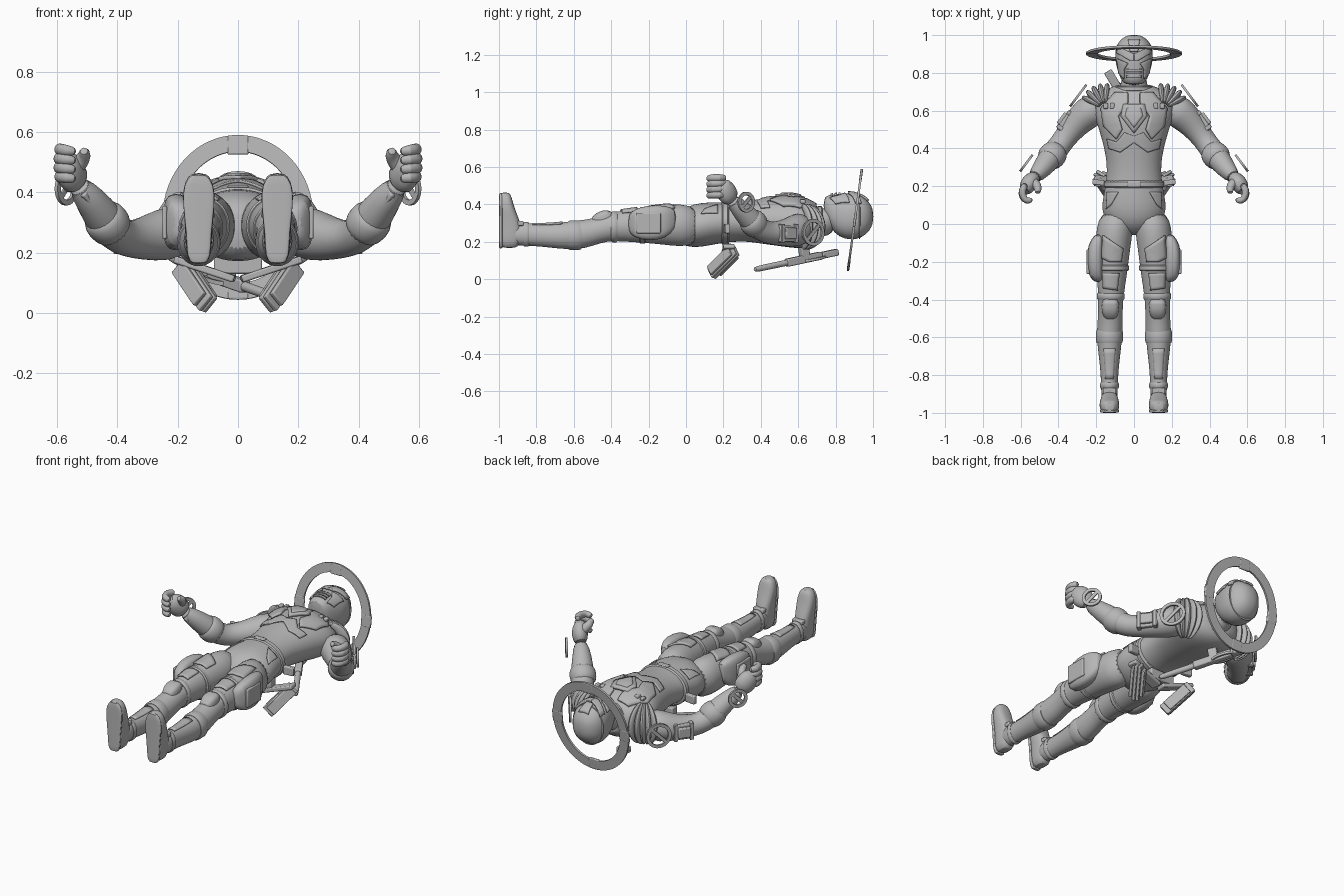
import bpy, bmesh
from math import sin, cos, pi, radians
from mathutils import Vector, Matrix

cube = bpy.data.objects.get("Cube")
if cube:
    bpy.data.objects.remove(cube, do_unlink=True)

grey = bpy.data.materials.new("plain_grey")
grey.use_nodes = True
grey.diffuse_color = (0.47, 0.47, 0.47, 1)
grey.node_tree.nodes["Principled BSDF"].inputs["Base Color"].default_value = grey.diffuse_color
X, Y, Z = Vector((1, 0, 0)), Vector((0, 1, 0)), Vector((0, 0, 1))
parts = []


def finish(name, bm, mirror=False, subsurf=0, bevel=0.0, wrap=None, thick=0.0):
    """Turn a bmesh into a finished object with its modifiers."""
    if not wrap:
        bmesh.ops.recalc_face_normals(bm, faces=bm.faces)
    mesh = bpy.data.meshes.new(name)
    bm.to_mesh(mesh)
    bm.free()
    mesh.materials.append(grey)
    ob = bpy.data.objects.new(name, mesh)
    bpy.context.collection.objects.link(ob)
    if wrap:
        m = ob.modifiers.new("drape", 'SHRINKWRAP')
        m.target, m.wrap_method = wrap, 'PROJECT'
        m.use_project_z = m.use_negative_direction = True
        m.use_positive_direction = False
        m = ob.modifiers.new("thickness", 'SOLIDIFY')
        m.thickness, m.offset = thick, 1
    if bevel:
        m = ob.modifiers.new("bevel", 'BEVEL')
        m.width, m.segments = bevel, 2
    if subsurf:
        m = ob.modifiers.new("smooth", 'SUBSURF')
        m.levels = m.render_levels = subsurf
    if mirror:
        ob.modifiers.new("mirror", 'MIRROR')
    parts.append(ob)
    return ob


def skin(bm, rings, closed=False):
    """Join rings of points with quads."""
    loops = [[bm.verts.new(p) for p in r] for r in rings]
    n = len(loops[0])
    for a, b in zip(loops, loops[1:] + loops[:1] if closed else loops[1:]):
        for i in range(n):
            j = (i + 1) % n
            bm.faces.new((a[i], a[j], b[j], b[i]))
    if not closed:
        bm.faces.new(loops[0])
        bm.faces.new(loops[-1])


def oval(c, u, v, ru, rv, n=20, power=2):
    pts = []
    for i in range(n):
        a = 2 * pi * i / n
        f = lambda t: (abs(t) ** (2 / power)) * (1 if t > 0 else -1)
        pts.append(Vector(c) + u * ru * f(cos(a)) + v * rv * f(sin(a)))
    return pts


def loft(name, sections, v=Z, power=2, n=20, subsurf=1, mirror=False):
    """Sections are (x, y, z, half width, half depth)."""
    bm = bmesh.new()
    skin(bm, [oval(s[:3], X, v, s[3], s[4], n, power) for s in sections])
    return finish(name, bm, mirror, subsurf)


def band(name, x, z, y0, y1, rx, rz, mirror=False):
    e = (y1 - y0) * 0.2
    rows = ((y0, 0.93), (y0 + e, 1), (y1 - e, 1), (y1, 0.93))
    return loft(name, [(x, y, z, rx * k, rz * k) for y, k in rows], n=36, subsurf=0, mirror=mirror)


def tube(name, pts, radii, ref=Z, flat=1.0, mirror=True, n=14):
    pts = [Vector(p) for p in pts]
    rings = []
    for i, p in enumerate(pts):
        t = (pts[min(i + 1, len(pts) - 1)] - pts[max(i - 1, 0)]).normalized()
        u = t.cross(ref).normalized()
        rings.append(oval(p, u, u.cross(t), radii[i], radii[i] * flat, n))
    bm = bmesh.new()
    skin(bm, rings)
    return finish(name, bm, mirror, 1)


def frame(c, x, z):
    x = Vector(x).normalized()
    y = Vector(z).cross(x).normalized()
    m = Matrix((x, y, x.cross(y))).transposed().to_4x4()
    m.translation = Vector(c)
    return m


def box(name, c, size, x=X, z=Z, bevel=0.006, mirror=True):
    bm = bmesh.new()
    bmesh.ops.create_cube(bm, size=1, matrix=frame(c, x, z) @ Matrix.Diagonal((*size, 1)))
    return finish(name, bm, mirror, bevel=bevel)


def hoop(name, c, x, z, rx, ry, width, thick, mirror=True):
    """Flat ring with a rectangular section."""
    m, n = frame(c, x, z), 64
    rings = []
    for i in range(n):
        a = 2 * pi * i / n
        rings.append([m @ Vector(((rx - w) * cos(a), (ry - w) * sin(a), h * thick / 2))
                      for w, h in ((0, -1), (0, 1), (width, 1), (width, -1))])
    bm = bmesh.new()
    skin(bm, rings, closed=True)
    return finish(name, bm, mirror)


def plate(name, outline, target, thick=0.014, mirror=True):
    """Armour panel draped over a body part from the front side."""
    bm = bmesh.new()
    face = bm.faces.new([bm.verts.new((x, y, 0.7)) for x, y in outline])
    face.normal_update()
    if face.normal.z < 0:
        face.normal_flip()
    bmesh.ops.triangulate(bm, faces=bm.faces)
    bmesh.ops.subdivide_edges(bm, edges=bm.edges, cuts=5, use_grid_fill=True)
    return finish(name, bm, mirror, wrap=target, thick=thick)


# Torso, neck and head, lying on the back
torso = loft("torso", [(0, y, z, rx, rz) for y, z, rx, rz in (
    (-.06, .27, .05, .06), (0, .28, .15, .11), (.08, .29, .175, .12), (.16, .3, .16, .112),
    (.24, .305, .146, .106), (.32, .31, .143, .108), (.4, .31, .158, .12), (.5, .31, .185, .134),
    (.58, .305, .215, .14), (.65, .293, .215, .128), (.7, .283, .165, .108), (.745, .285, .09, .075))], n=28)
loft("neck", [(0, .66, .29, .095, .08), (0, .72, .3, .072, .075), (0, .8, .32, .066, .08)])
band("collar", 0, .295, .7, .73, .105, .095)
head = loft("head", [(0, y, z, rx, rz) for y, z, rx, rz in (
    (.735, .395, .05, .045), (.77, .362, .072, .09), (.82, .34, .09, .117), (.88, .335, .103, .127),
    (.94, .335, .098, .115), (.98, .335, .07, .08), (1.002, .335, .03, .035))], power=2.3, n=28)
plate("brow", [(0, .9), (.08, .935), (.085, .905), (.02, .865), (0, .865)], head, .012)
plate("cheek", [(.03, .85), (.085, .875), (.075, .8), (.05, .77), (.048, .82)], head, .01)
plate("crest", [(-.02, .91), (.02, .91), (.03, .97), (-.03, .97)], head, .01, False)
for i in range(3):
    y = .775 + i * .02
    plate("mouth_bar", [(-.038, y), (.038, y), (.038, y + .012), (-.038, y + .012)], head, .008, False)
band("head_seam", 0, .335, .925, .932, .103, .121)

# Tilted ring around the head
tilt, rise = Vector((0, .99, -.136)), Vector((0, .136, .99))
centre = Vector((0, .903, .317))
hoop("head_ring", centre, X, tilt, .25, .275, .055, .012, False)
for d, r in ((X, .222), (-X, .222), (rise, .242), (-rise, .242)):
    box("ring_clasp", centre + d * r, (.064, .07, .014), d, tilt, .005, False)

# Chest and belly armour
plate("chest_plate", [(.03, .69), (.1, .69), (.17, .61), (.155, .52), (.09, .45), (.06, .5), (.08, .57), (.03, .64)], torso, .014)
plate("rib_plate", [(0, .465), (.05, .485), (.09, .435), (.14, .45), (.13, .4), (.07, .38), (0, .43)], torso, .008)
plate("emblem_frame", [(-.055, .63), (.055, .63), (.068, .57), (0, .48), (-.068, .57)], torso, .016, False)
plate("emblem_shield", [(-.035, .61), (.035, .61), (.045, .57), (0, .51), (-.045, .57)], torso, .022, False)
plate("hip_plate", [(.08, .17), (.14, .17), (.145, .08), (.12, .1)], torso, .006)
for x in (.115, .15):
    box("chest_stud", (x, .625, .43 - x * .1), (.025, .03, .02))
band("belt", 0, .3, .19, .23, .16, .119)
box("belt_buckle", (0, .21, .418), (.07, .03, .012), mirror=False)
box("belt_hook", (.187, .22, .27), (.065, .028, .05), (1, .1, 0))

# Legs, boots and feet
leg = loft("leg", [(.095, .07, .285, .08, .1), (.103, -.03, .288, .1, .117), (.11, -.12, .29, .092, .106),
    (.115, -.22, .288, .085, .095), (.12, -.34, .285, .072, .084), (.125, -.42, .278, .066, .073),
    (.125, -.5, .25, .066, .074), (.13, -.58, .235, .07, .079), (.13, -.68, .232, .06, .07),
    (.13, -.78, .235, .047, .06), (.13, -.88, .24, .044, .06), (.13, -.95, .24, .043, .06)], mirror=True)
loft("foot", [(.13, y, z, rx, ry) for y, z, rx, ry in (
    (-.945, .165, .025, .035), (-.94, .19, .043, .058), (-.937, .27, .045, .062), (-.948, .33, .049, .052),
    (-.96, .39, .055, .04), (-.966, .44, .046, .034), (-.968, .465, .024, .024))],
    v=Y, power=2.6, mirror=True)
loft("sole", [(.13, -.99, z, rx, .01) for z, rx in (
    (.163, .02), (.18, .04), (.27, .041), (.36, .054), (.43, .051), (.463, .02))], v=Y, power=4, mirror=True)
band("thigh_strap", .115, .288, -.25, -.215, .088, .098, True)
band("knee_cuff", .123, .28, -.4, -.365, .074, .083, True)
band("boot_cuff", .13, .235, -.63, -.56, .072, .08, True)
band("ankle_band", .13, .24, -.87, -.84, .05, .066, True)
loft("knee_pad", [(.125, -.51, .3, .028, .03), (.125, -.47, .315, .046, .047), (.125, -.42, .322, .05, .053),
    (.125, -.38, .315, .03, .035)], power=3, mirror=True)
plate("thigh_plate", [(.06, -.13), (.16, -.06), (.17, -.18), (.13, -.2), (.07, -.2)], leg, .01)
plate("lower_thigh_plate", [(.08, -.26), (.165, -.26), (.16, -.34), (.09, -.35)], leg, .01)
plate("shin_plate", [(.1, -.66), (.16, -.66), (.15, -.82), (.11, -.82)], leg, .005)
box("instep_guard", (.13, -.885, .298), (.07, .035, .025))
loft("thigh_pod", [(.185, -.31, .3, .02, .04), (.202, -.28, .298, .038, .078), (.206, -.2, .3, .045, .097),
    (.204, -.11, .305, .043, .09), (.185, -.05, .325, .02, .05)], power=3, mirror=True)
box("pod_panel", (.243, -.2, .3), (.016, .13, .11))

# Arms
tube("arm", [(.17, .63, .28), (.25, .59, .258), (.315, .52, .245), (.37, .45, .245), (.405, .4, .262),
    (.445, .35, .312), (.485, .295, .37), (.535, .24, .43)], (.085, .09, .07, .06, .062, .065, .053, .038), n=20)
tube("elbow_cuff", [(.4, .395, .262), (.42, .375, .285), (.445, .35, .312), (.46, .33, .335)], (.06, .074, .075, .058), n=20)
box("forearm_panel", (.475, .27, .365), (.13, .045, .02), (.5, -.55, .6), (-.3, -.8, .4))
slope, out = (.6, -.8, 0), Vector((.8, .6, 0))
box("arm_pack", (.355, .54, .245), (.12, .05, .09), slope)
box("arm_pack_cover", (.373, .553, .245), (.07, .04, .06), slope)
for dy in (-1, 1):
    box("arm_pack_clip", Vector((.362, .545, .245)) + Vector(slope) * dy * .045, (.022, .045, .1), slope, bevel=.003)
for name, c, r in (("shoulder_ring", (.295, .68, .25), .072), ("wrist_ring", (.57, .322, .412), .055)):
    hoop(name, c, Z, out, r, r, .018, .012)
    box(name + "_bar", c, (r * 1.7, .02, .008), (-.42, .56, .7), out, .002)

# Half-closed hands
tube("palm", [(.525, .25, .42), (.55, .225, .455), (.565, .2, .488), (.58, .165, .502)],
     (.036, .046, .045, .026), flat=1.35)
for i in range(4):
    z, curl = .452 + i * .03, .006 * abs(i - 1.5)
    tube("finger", [(.57, .215, z), (.595, .18, z), (.596 - curl, .142, z), (.57, .12, z - .003), (.535, .128, z - .008)],
         (.017, .021, .02, .019, .014))
tube("thumb", [(.545, .225, .47), (.522, .215, .5), (.505, .19, .525), (.512, .16, .54)],
     (.028, .028, .022, .015))

# Curved fins wrapped around the shoulders
for i in range(5):
    a = radians(28 + i * 17)
    d, side = Vector((cos(a), sin(a), 0)), Vector((-sin(a), cos(a), 0))
    hub = Vector((.155, .61, .28))
    arc = [radians(p) for p in range(-75, 76, 15)]
    tube("shoulder_fin", [hub + d * .108 * cos(p) + Z * .116 * sin(p) for p in arc],
         [.012 + .02 * cos(p) for p in arc], ref=side, flat=.5, n=10)

# Back equipment: layered thrusters, wing plates and a slung rifle
along, stack = Vector((-.43, -.64, -.64)), Vector((-.69, .69, -.23))
for k, length in ((-1.5, .17), (-.5, .2), (.5, .2), (1.5, .15)):
    box("back_thruster", Vector((.142, .2, .092)) + stack * k * .02, (length, .07 - .008 * abs(k), .018), along, stack, .004)
box("back_wing", (.11, .22, .145), (.21, .06, .024), (.18, .02, .06))
box("back_mount", (0, .22, .16), (.16, .05, .06), mirror=False)
low, high = Vector((.13, .36, .05)), Vector((-.14, .81, .145))
aim = high - low
box("rifle_body", low + aim * .6, (.22, .04, .042), aim, Z, mirror=False)
box("rifle_stock", low + aim * .9, (.1, .045, .035), aim, Z, mirror=False)
tube("rifle_barrel", [low, low + aim * .1, low + aim * .5, high], (.015, .017, .017, .015), mirror=False)
hoop("rifle_guard", low + aim * .72 - Z * .01, aim, aim.cross(Z).cross(aim), .075, .04, .01, .014, False)
box("rifle_mount", low + aim * .6 + Z * .05, (.05, .04, .09), aim, Z, mirror=False)

# Smooth shading with sharp creases
for ob in parts:
    ob.select_set(True)
bpy.context.view_layer.objects.active = torso
bpy.ops.object.shade_smooth_by_angle(angle=radians(40))
